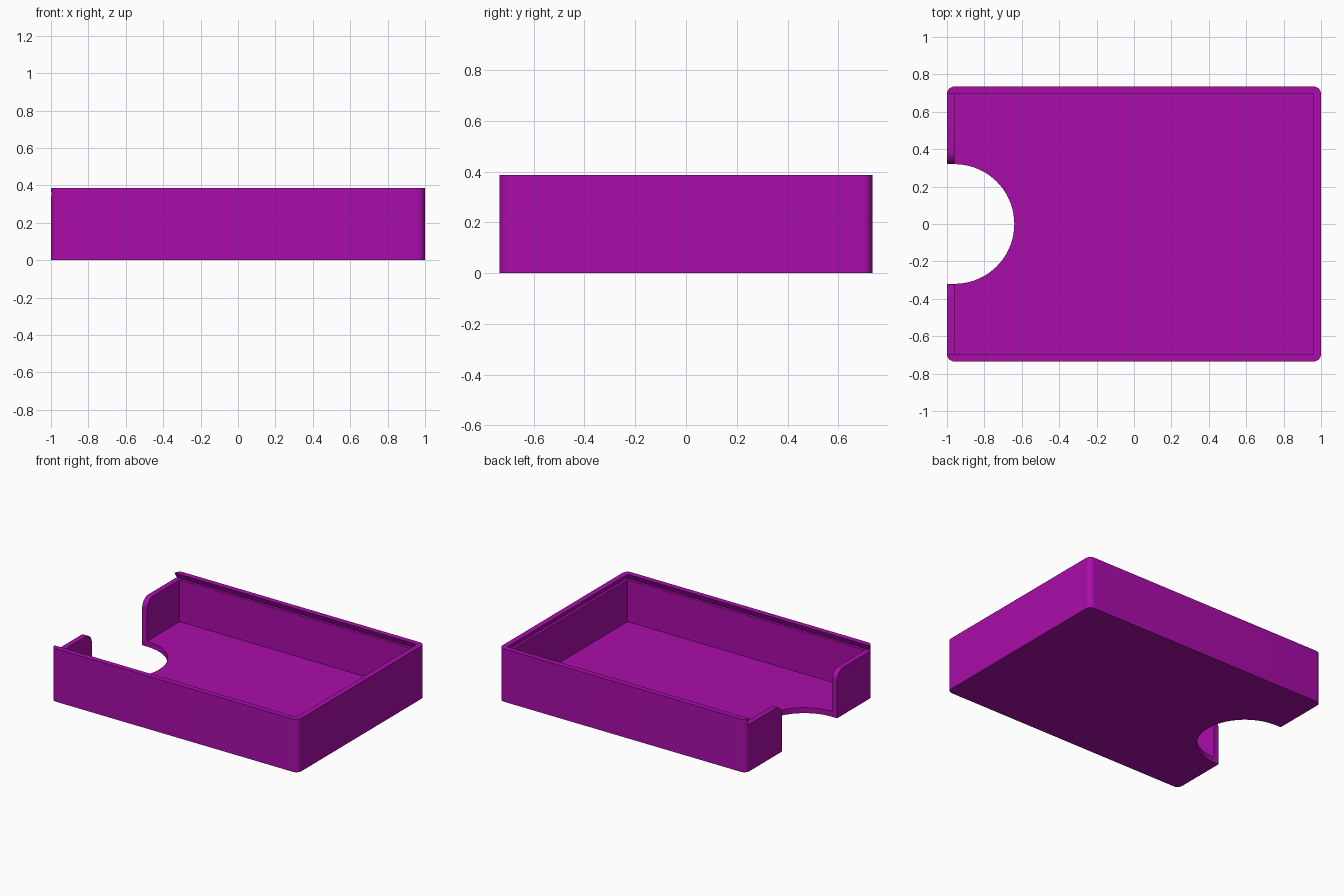
import bpy, bmesh, math
from mathutils import Matrix

if "Cube" in bpy.data.objects:
    bpy.data.objects.remove(bpy.data.objects["Cube"])

W, D, H = 1.0, 0.735, 0.387      # half width, half depth, height
T = 0.04                         # wall and floor thickness
SLOT = 0.345                     # height of the lid slot floor
R = 0.32                         # radius of the finger cutout

purple = bpy.data.materials.new("purple plastic")
purple.diffuse_color = (0.40, 0.004, 0.40, 1)
purple.use_nodes = True
purple.node_tree.nodes["Principled BSDF"].inputs["Base Color"].default_value = purple.diffuse_color


def arc(cx, cy, r, a0, a1, n):
    """Points on an arc, angles in degrees."""
    return [(cx + r * math.cos(math.radians(a0 + (a1 - a0) * i / n)),
             cy + r * math.sin(math.radians(a0 + (a1 - a0) * i / n))) for i in range(n + 1)]


def prism(name, bottom, top, z0, z1, turn=None):
    """Solid between two matching outlines at z0 and z1."""
    bm = bmesh.new()
    lo = [bm.verts.new((x, y, z0)) for x, y in bottom]
    hi = [bm.verts.new((x, y, z1)) for x, y in top]
    bm.faces.new(lo[::-1])
    bm.faces.new(hi)
    n = len(lo)
    for i in range(n):
        j = (i + 1) % n
        bm.faces.new((lo[i], lo[j], hi[j], hi[i]))
    if turn:
        bm.transform(turn)
    bmesh.ops.recalc_face_normals(bm, faces=bm.faces)
    mesh = bpy.data.meshes.new(name)
    bm.to_mesh(mesh)
    bm.free()
    ob = bpy.data.objects.new(name, mesh)
    bpy.context.collection.objects.link(ob)
    return ob


def rect(x0, x1, y):
    return [(x0, -y), (x1, -y), (x1, y), (x0, y)]


# Outer body with rounded upright corners
outline = []
for sx, sy, a in ((1, 1, 0), (-1, 1, 90), (-1, -1, 180), (1, -1, 270)):
    outline += arc(sx * (W - T), sy * (D - T), T, a, a + 90, 10)
box = prism("tray", outline, outline, 0, H)
box.data.materials.append(purple)

# Inner cavity
inner = rect(-W + T, W - T, D - T)
cavity = prism("cavity_cutter", inner, inner, T, 1)

# Dovetail slot for the sliding lid, open at the left end
slot = prism("lid_slot_cutter", rect(-1.2, W - T / 2, D - T / 2),
             rect(-1.2, W - T, D - T), SLOT, H + 0.0005)

# Round finger cutout through the floor
circle = arc(-W + T, 0, R, 0, 360, 72)[:-1]
finger = prism("finger_cutter", circle, circle, -0.1, 1)

# Gap in the left wall with rounded upper corners, profile in y and z
r = 0.07
half = [(R, -0.1)] + arc(R + r, SLOT - r, r, 180, 90, 10) + [(R + r, 0.6)]
profile = half + [(-y, z) for y, z in reversed(half)]
to_yz = Matrix(((0, 0, 1, 0), (1, 0, 0, 0), (0, 1, 0, 0), (0, 0, 0, 1)))
gap = prism("wall_gap_cutter", profile, profile, -1.2, -W + T + 0.002, to_yz)

# Cut the tray
bpy.context.view_layer.objects.active = box
box.select_set(True)
for cutter in (cavity, slot, finger, gap):
    mod = box.modifiers.new(cutter.name, 'BOOLEAN')
    mod.operation = 'DIFFERENCE'
    mod.solver = 'EXACT'
    mod.object = cutter
    bpy.ops.object.modifier_apply(modifier=mod.name)
    bpy.data.objects.remove(cutter)

bpy.ops.object.shade_smooth_by_angle(angle=math.radians(30))
